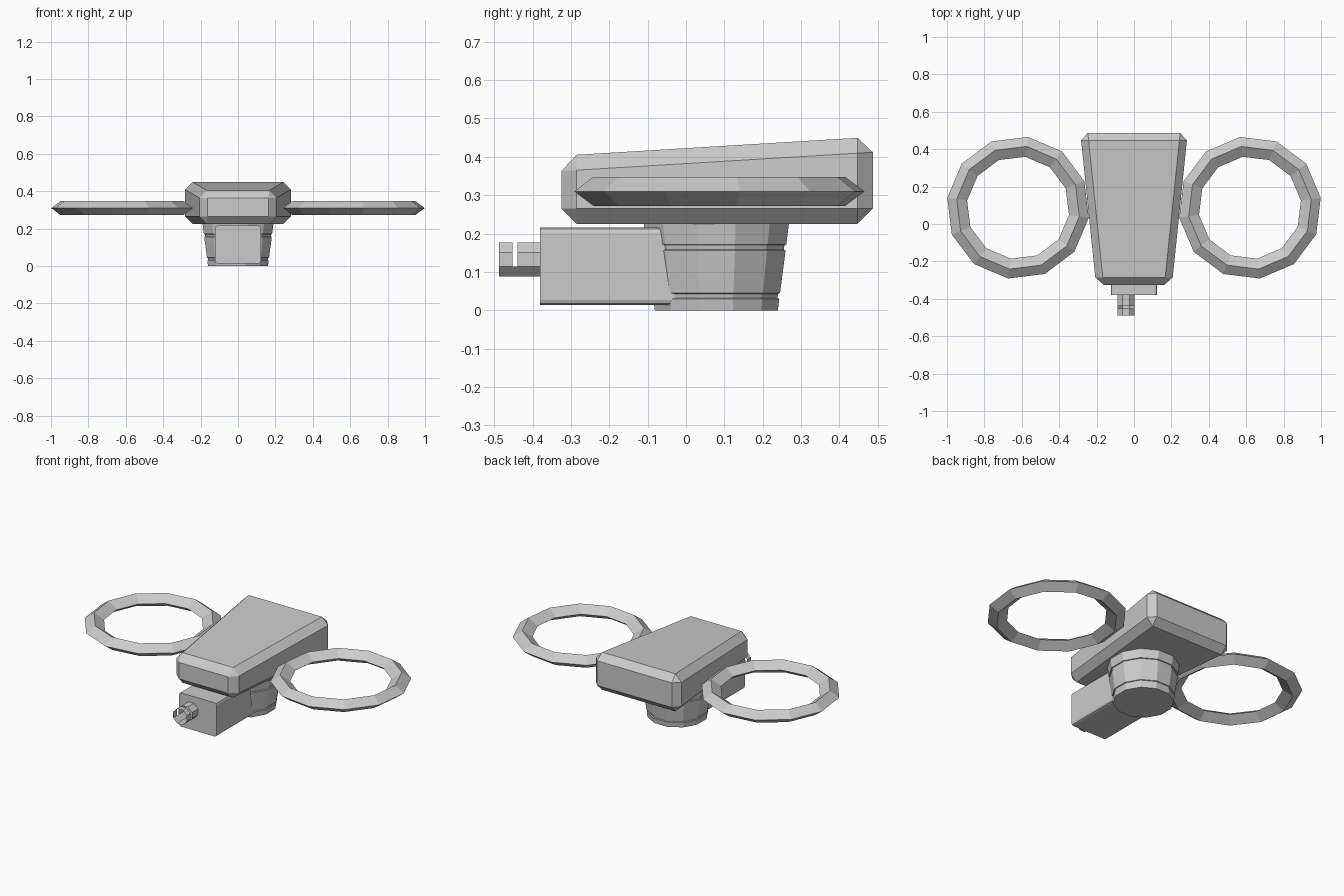
import bpy, bmesh
from math import sin, cos, pi, radians

if "Cube" in bpy.data.objects:
    bpy.data.objects.remove(bpy.data.objects["Cube"])


def make_object(name, bm):
    bmesh.ops.recalc_face_normals(bm, faces=bm.faces)
    mesh = bpy.data.meshes.new(name)
    bm.to_mesh(mesh)
    bm.free()
    ob = bpy.data.objects.new(name, mesh)
    bpy.context.collection.objects.link(ob)
    return ob


def lathe(name, profile, sides, turn, center, closed):
    """Revolve an (r, z) profile around a vertical axis."""
    cx, cy = center
    bm = bmesh.new()
    rows = []
    for i in range(sides):
        a = turn + 2 * pi * i / sides
        rows.append([bm.verts.new((cx + r * cos(a), cy + r * sin(a), z))
                     for r, z in profile])
    n = len(profile)
    for i in range(sides):
        p, q = rows[i], rows[(i + 1) % sides]
        for j in range(n if closed else n - 1):
            k = (j + 1) % n
            bm.faces.new((p[j], q[j], q[k], p[k]))
    if not closed:
        bm.faces.new([r[0] for r in rows])
        bm.faces.new([r[-1] for r in rows])
    return make_object(name, bm)


def box(name, front, back):
    """Six-sided block; front and back are (x0, x1, y, z0, z1)."""
    bm = bmesh.new()
    loops = []
    for x0, x1, y, z0, z1 in (front, back):
        loops.append([bm.verts.new(c) for c in
                      ((x0, y, z0), (x1, y, z0), (x1, y, z1), (x0, y, z1))])
    f, b = loops
    bm.faces.new(f)
    bm.faces.new(b)
    long_edges = []
    for i in range(4):
        k = (i + 1) % 4
        bm.faces.new((f[i], f[k], b[k], b[i]))
        long_edges.append(bm.edges.get((f[i], b[i])))
    return bm, long_edges


# Wedge-shaped hull with chamfered edges
bm, _ = box("hull", (-0.203, 0.203, -0.325, 0.225, 0.403),
            (-0.287, 0.287, 0.487, 0.225, 0.452))
bmesh.ops.bevel(bm, geom=bm.edges[:], offset=0.04, segments=1,
                profile=0.5, affect='EDGES')
make_object("hull", bm)

# Side rings with a diamond cross-section
diamond = [(0.382, 0.31), (0.331, 0.348), (0.275, 0.31), (0.331, 0.272)]
for name, side in (("left_ring", -1), ("right_ring", 1)):
    lathe(name, diamond, 12, radians(-8 * side * -1), (0.62 * side, 0.087), True)

# Tapered pedestal with two shallow grooves
pedestal = [(0.166, 0), (0.170, 0.03), (0.165, 0.032), (0.167, 0.043),
            (0.172, 0.045), (0.187, 0.156), (0.182, 0.158), (0.184, 0.170),
            (0.189, 0.172), (0.197, 0.235)]
lathe("pedestal", pedestal, 12, radians(15), (0, 0.079), False)

# Gun housing, rounded along its length
bm, edges = box("gun_housing", (-0.123, 0.123, -0.38, 0.014, 0.216),
                (-0.123, 0.123, 0.05, 0.014, 0.216))
bmesh.ops.bevel(bm, geom=edges, offset=0.013, segments=2,
                profile=0.5, affect='EDGES')
make_object("gun_housing", bm)

# Open octagonal barrel, slotted across the top behind the muzzle
bm = bmesh.new()
rings = []
for y in (-0.488, -0.452, -0.439, -0.379):
    rings.append([bm.verts.new((-0.043 + 0.048 * cos(pi / 8 + pi / 4 * k), y,
                                0.132 + 0.048 * sin(pi / 8 + pi / 4 * k)))
                  for k in range(8)])
for s in range(3):
    for k in range(8):
        if s == 1 and k not in (4, 5, 6):
            continue
        m = (k + 1) % 8
        bm.faces.new((rings[s][k], rings[s][m], rings[s + 1][m], rings[s + 1][k]))
make_object("barrel", bm)
